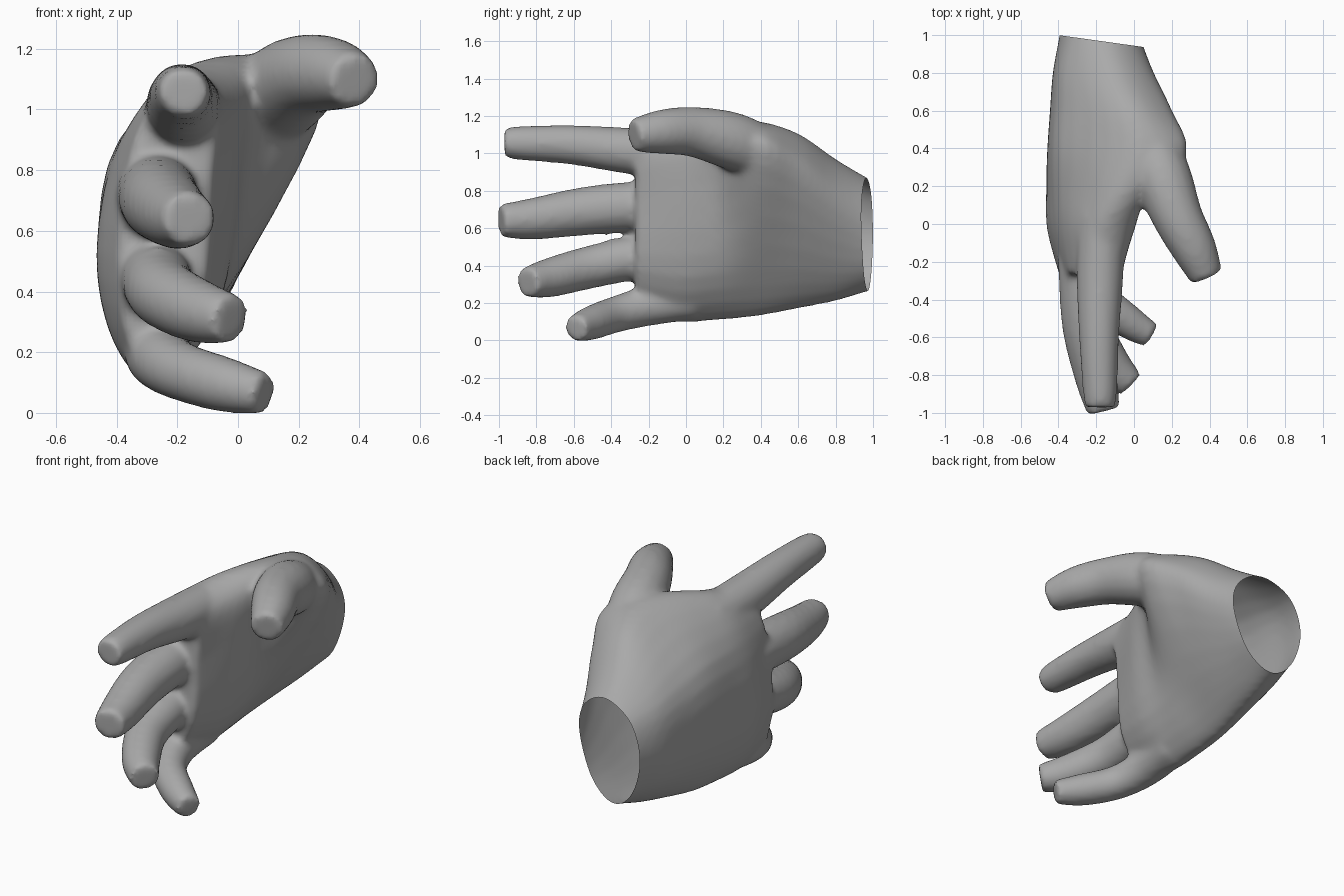
import bpy, bmesh, math
from mathutils import Vector

if "Cube" in bpy.data.objects:
    bpy.data.objects.remove(bpy.data.objects["Cube"])

skin = bpy.data.materials.new("plain grey")
skin.diffuse_color = (0.4, 0.4, 0.4, 1)
skin.use_nodes = True
skin.node_tree.nodes["Principled BSDF"].inputs["Base Color"].default_value = skin.diffuse_color


def spline(pts, steps, closed=False):
    """Catmull-Rom curve through tuples of any length."""
    n, out = len(pts), []
    for i in range(n if closed else n - 1):
        ids = [i - 1, i, i + 1, i + 2]
        ids = [k % n if closed else min(max(k, 0), n - 1) for k in ids]
        for s in range(steps):
            t = s / steps
            out.append(tuple(
                0.5 * (2 * b + (c - a) * t + (2 * a - 5 * b + 4 * c - d) * t * t
                       + (3 * b - a - 3 * c + d) * t ** 3)
                for a, b, c, d in zip(*(pts[k] for k in ids))))
    return out if closed else out + [tuple(pts[-1])]


def loft(bm, rings):
    """Skin a list of equal rings and cap both ends."""
    vs = [[bm.verts.new(p) for p in r] for r in rings]
    n = len(vs[0])
    faces = [bm.faces.new(vs[0]), bm.faces.new(vs[-1])]
    for a, b in zip(vs, vs[1:]):
        for i in range(n):
            faces.append(bm.faces.new((a[i], a[(i + 1) % n], b[(i + 1) % n], b[i])))
    bmesh.ops.recalc_face_normals(bm, faces=faces)


def finger(bm, path):
    """Round tube through (x, y, z, radius) points with a blunt tip."""
    pts = spline(path, 5)
    rings = []
    for i, p in enumerate(pts):
        a, b = pts[max(i - 1, 0)], pts[min(i + 1, len(pts) - 1)]
        d = (Vector(b[:3]) - Vector(a[:3])).normalized()
        side = d.cross(Vector((0, 0, 1))).normalized()
        up = side.cross(d)
        rings.append([Vector(p[:3]) + p[3] * (math.cos(t) * side + math.sin(t) * up)
                      for t in (k * math.tau / 16 for k in range(16))])
    loft(bm, rings)


bm = bmesh.new()

# Palm and wrist: cross-sections (x, z) from little-finger edge, over the back, to the palm
sections = [
    (1.10, [(-.20, .29), (-.32, .37), (-.38, .58), (-.31, .75), (-.16, .80), (-.02, .73), (.01, .58), (-.05, .38)]),
    (0.97, [(-.20, .26), (-.34, .36), (-.40, .58), (-.33, .79), (-.15, .87), (.00, .78), (.04, .61), (-.04, .37)]),
    (0.80, [(-.22, .21), (-.38, .34), (-.43, .57), (-.37, .82), (-.12, .97), (.06, .88), (.10, .70), (-.05, .36)]),
    (0.60, [(-.24, .17), (-.39, .30), (-.445, .55), (-.38, .86), (-.06, 1.1), (.15, 1.03), (.19, .85), (-.04, .38)]),
    (0.38, [(-.26, .13), (-.40, .26), (-.46, .53), (-.39, .90), (-.04, 1.16), (.23, 1.12), (.255, .94), (-.05, .38)]),
    (0.17, [(-.26, .11), (-.41, .24), (-.465, .53), (-.39, .90), (-.12, 1.16), (.07, 1.12), (.05, .85), (-.06, .36)]),
    (-.03, [(-.26, .10), (-.40, .22), (-.46, .53), (-.38, .90), (-.20, 1.13), (-.02, 1.07), (-.005, .82), (-.07, .34)]),
    (-.27, [(-.28, .14), (-.36, .23), (-.395, .50), (-.34, .90), (-.20, 1.08), (-.07, 1.02), (-.09, .75), (-.12, .38)]),
]
flat = [(y,) + tuple(v for p in sec for v in p) for y, sec in sections]
rings = []
for row in spline(flat, 4):
    outline = spline(list(zip(row[1::2], row[2::2])), 4, closed=True)
    rings.append([(x, row[0], z) for x, z in outline])
loft(bm, rings)

# Index, middle, ring and little fingers, then the thumb
finger(bm, [(-.17, .04, 1.0, .125), (-.18, -.26, 1.01, .126), (-.185, -.60, 1.045, .107),
            (-.18, -.88, 1.055, .092), (-.18, -.97, 1.055, .08)])
finger(bm, [(-.28, -.05, .72, .13), (-.265, -.28, .715, .135), (-.25, -.55, .69, .13),
            (-.20, -.82, .65, .112), (-.16, -.99, .64, .09)])
finger(bm, [(-.29, -.05, .46, .12), (-.27, -.28, .44, .12), (-.24, -.52, .39, .115),
            (-.13, -.73, .335, .106), (-.02, -.85, .31, .082)])
finger(bm, [(-.26, .04, .225, .115), (-.26, -.20, .185, .108), (-.19, -.38, .138, .098),
            (-.04, -.51, .092, .092), (.09, -.59, .064, .07)])
finger(bm, [(.07, .46, .98, .14), (.15, .25, 1.065, .155), (.23, .04, 1.115, .135),
            (.318, -.13, 1.115, .12), (.385, -.28, 1.095, .09)])

mesh = bpy.data.meshes.new("hand")
bm.to_mesh(mesh)
bm.free()
hand = bpy.data.objects.new("hand", mesh)
bpy.context.collection.objects.link(hand)
bpy.context.view_layer.objects.active = hand
hand.select_set(True)

# Fuse the parts into one skin and soften the webs between them
fuse = hand.modifiers.new("fuse", "REMESH")
fuse.mode, fuse.voxel_size = "VOXEL", 0.017
soft = hand.modifiers.new("soften", "SMOOTH")
soft.factor, soft.iterations = 0.5, 12
for m in ("fuse", "soften"):
    bpy.ops.object.modifier_apply(modifier=m)

# Cut the wrist open
bm = bmesh.new()
bm.from_mesh(hand.data)
bmesh.ops.bisect_plane(bm, geom=bm.verts[:] + bm.edges[:] + bm.faces[:],
                       plane_co=(-.40, 1.0, .58), plane_no=(.14, 1, .0), clear_outer=True)
bm.to_mesh(hand.data)
bm.free()

hand.data.materials.clear()
hand.data.materials.append(skin)
bpy.ops.object.shade_smooth_by_angle(angle=math.radians(60))
